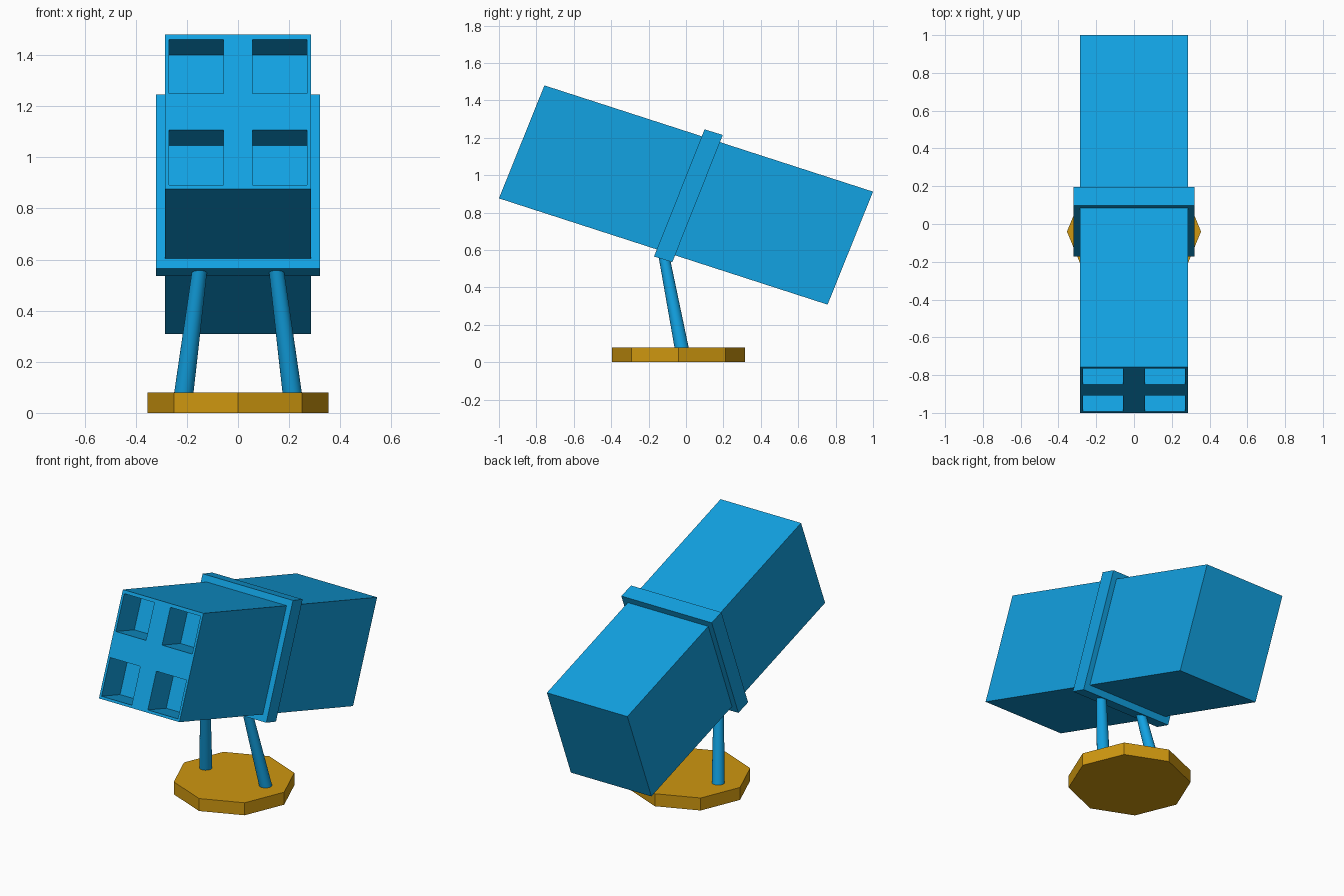
import bpy, bmesh
from math import pi
from mathutils import Vector

if "Cube" in bpy.data.objects:
    bpy.data.objects.remove(bpy.data.objects["Cube"])


def material(name, rgb):
    m = bpy.data.materials.new(name)
    m.diffuse_color = (*rgb, 1)
    m.use_nodes = True
    m.node_tree.nodes["Principled BSDF"].inputs["Base Color"].default_value = m.diffuse_color
    return m


blue = material("blue", (0.006, 0.36, 0.76))
gold = material("gold", (0.62, 0.31, 0.005))


def finish(bm, name, mat):
    bmesh.ops.recalc_face_normals(bm, faces=bm.faces)
    me = bpy.data.meshes.new(name)
    bm.to_mesh(me)
    bm.free()
    me.materials.append(mat)
    ob = bpy.data.objects.new(name, me)
    bpy.context.collection.objects.link(ob)
    return ob


def launcher_body():
    """Slanted box with four square pockets sunk into its front face."""
    origin = Vector((0, -1.0, 0.876))
    up = Vector((0, 0.243, 0.604))
    back = Vector((0, 1.757, -0.568))
    xs = (-0.285, -0.27, -0.057, 0.057, 0.27, 0.285)
    ts = (0, 0.025, 0.381, 0.62, 0.968, 1)
    bm = bmesh.new()
    grid = [[bm.verts.new(origin + up * t + Vector((x, 0, 0))) for x in xs] for t in ts]
    pockets = []
    for j in range(5):
        for i in range(5):
            f = bm.faces.new((grid[j][i], grid[j][i + 1], grid[j + 1][i + 1], grid[j + 1][i]))
            if i in (1, 3) and j in (1, 3):
                pockets.append(f)
    # long sides and rear face from the outer rim
    rim = [e for e in bm.edges if e.is_boundary]
    new = bmesh.ops.extrude_edge_only(bm, edges=rim)["geom"]
    bmesh.ops.translate(bm, vec=back, verts=[g for g in new if isinstance(g, bmesh.types.BMVert)])
    bmesh.ops.holes_fill(bm, edges=[e for e in bm.edges if e.is_boundary], sides=0)
    # sink the pockets
    for f in pockets:
        new = bmesh.ops.extrude_discrete_faces(bm, faces=[f])["faces"]
        bmesh.ops.translate(bm, vec=back * 0.106, verts=new[0].verts)
    return finish(bm, "launcher_body", blue)


def band():
    """Collar around the middle of the body."""
    bm = bmesh.new()
    bmesh.ops.create_cube(bm, size=1)
    center = Vector((0, 0.013, 0.89))
    for v in bm.verts:
        x, y, z = v.co
        v.co = center + Vector((0.64 * x, 0, 0)) + y * Vector((0, 0.098, -0.03)) + z * Vector((0, 0.27, 0.68))
    return finish(bm, "middle_band", blue)


def tapered(name, p, q, r1, r2, sides, mat):
    """Cone section between two points with horizontal end caps."""
    p, q = Vector(p), Vector(q)
    bm = bmesh.new()
    bmesh.ops.create_cone(bm, cap_ends=True, segments=sides, radius1=r1, radius2=r2, depth=1)
    for v in bm.verts:
        c = q if v.co.z > 0 else p
        v.co = Vector((v.co.x, v.co.y, 0)) + c
    return finish(bm, name, mat)


launcher_body()
band()

# octagonal foot plate
tapered("base_plate", (0, -0.04, 0), (0, -0.04, 0.08), 0.355, 0.355, 8, gold)

# pair of splayed legs
for side, s in (("left", -1), ("right", 1)):
    leg = tapered(side + "_leg", (s * 0.213, -0.022, 0.07), (s * 0.146, -0.122, 0.59),
                  0.038, 0.029, 24, blue)
    for ob in bpy.context.selected_objects:
        ob.select_set(False)
    leg.select_set(True)
    bpy.context.view_layer.objects.active = leg
    bpy.ops.object.shade_smooth_by_angle(angle=pi / 6)
